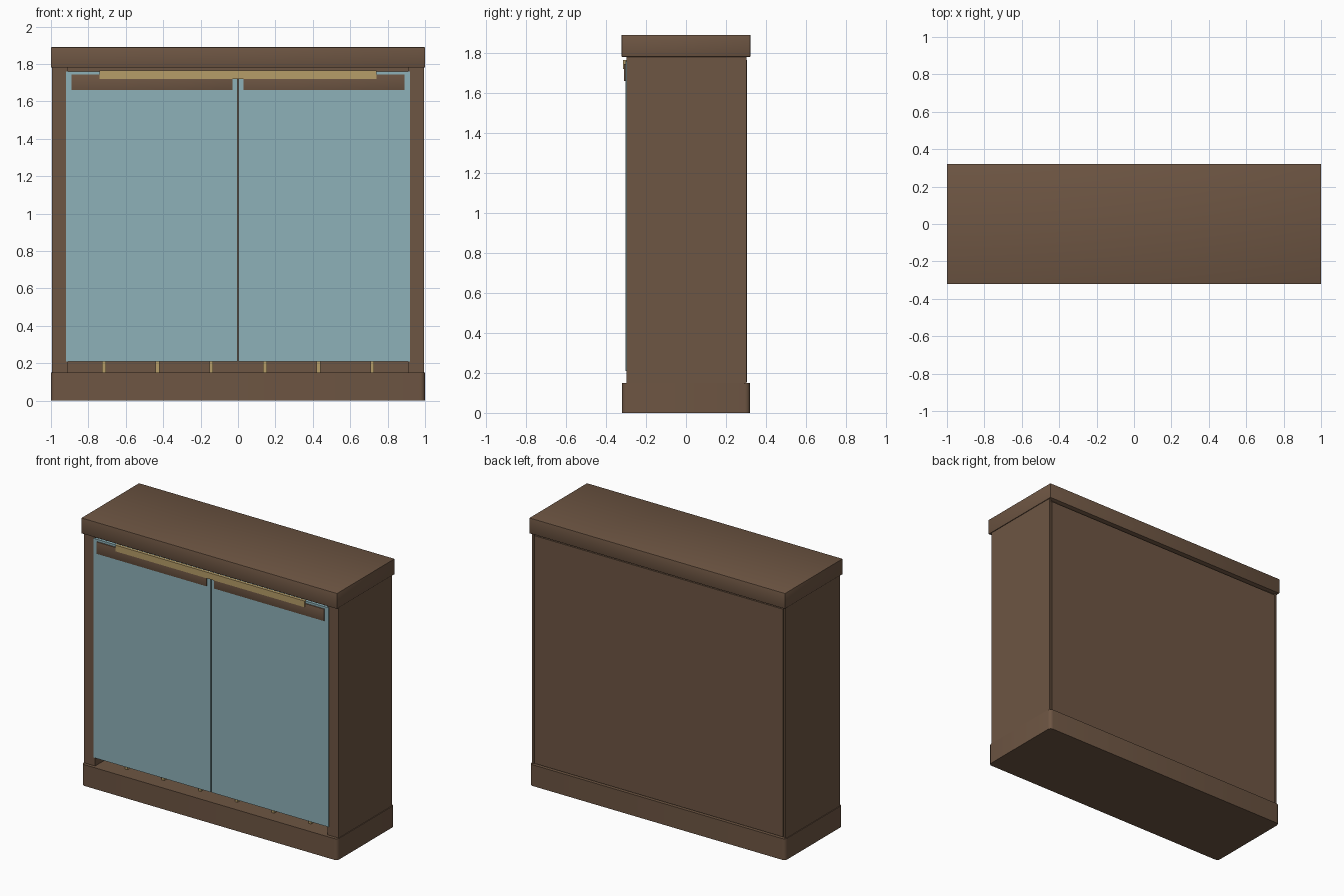
import bpy, bmesh

if "Cube" in bpy.data.objects:
    bpy.data.objects.remove(bpy.data.objects["Cube"])


def material(name, rgb):
    m = bpy.data.materials.new(name)
    m.diffuse_color = (*rgb, 1)
    m.use_nodes = True
    m.node_tree.nodes["Principled BSDF"].inputs["Base Color"].default_value = m.diffuse_color
    return m


WOOD = material("dark wood", (0.155, 0.092, 0.056))
TEAL = material("pale teal", (0.27, 0.44, 0.48))
BRASS = material("brass", (0.47, 0.34, 0.14))


def box(name, x, y, z, mat, bevel=0.0, vertical_only=False, segments=2):
    """Box from (min, max) ranges, with optional rounded edges."""
    bm = bmesh.new()
    bmesh.ops.create_cube(bm, size=1)
    for v in bm.verts:
        for i, (lo, hi) in enumerate((x, y, z)):
            v.co[i] = hi if v.co[i] > 0 else lo
    if bevel:
        edges = [e for e in bm.edges if not vertical_only
                 or abs(e.verts[0].co.z - e.verts[1].co.z) > 1e-4]
        bmesh.ops.bevel(bm, geom=edges, offset=bevel, segments=segments,
                        profile=0.5, affect='EDGES')
    me = bpy.data.meshes.new(name)
    bm.to_mesh(me)
    bm.free()
    me.materials.append(mat)
    ob = bpy.data.objects.new(name, me)
    bpy.context.collection.objects.link(ob)
    if bevel:
        bpy.ops.object.select_all(action='DESELECT')
        ob.select_set(True)
        bpy.context.view_layer.objects.active = ob
        bpy.ops.object.shade_smooth_by_angle()
    return ob


def span(s, a, b):
    """Mirror an x range to the left (s=-1) or right (s=1)."""
    return tuple(sorted((s * a, s * b)))


# Plinth with rounded upright corners, and the overhanging top
box("base", (-1, 1), (-0.32, 0.32), (0, 0.15), WOOD, 0.025, True, 4)
box("top", (-1, 1), (-0.322, 0.322), (1.78, 1.89), WOOD, 0.003)

# Back panel, standing slightly proud of the sides
box("back_panel", (-0.972, 0.972), (0.275, 0.305), (0.155, 1.765), WOOD)
box("back_rail", (-0.95, 0.95), (0.26, 0.285), (0.14, 1.79), WOOD)
# Rail above the doors
box("top_rail", (-0.93, 0.93), (-0.285, -0.26), (1.74, 1.79), WOOD)

for s, side in ((-1, "left"), (1, "right")):
    # Side walls and rear corner strips
    box(side + "_side", span(s, 0.91, 0.995), (-0.297, 0.29), (0.14, 1.79), WOOD)
    box(side + "_rear_strip", span(s, 0.978, 0.992), (0.28, 0.303), (0.14, 1.79), WOOD)
    # Doors and their long handles
    box(side + "_door", span(s, 0.003, 0.92), (-0.303, -0.28), (0.21, 1.76), TEAL)
    box(side + "_handle", span(s, 0.03, 0.89), (-0.31, -0.295), (1.66, 1.745), WOOD, 0.002)

# Brass strip across the top of both doors
box("brass_strip", (-0.74, 0.74), (-0.314, -0.295), (1.72, 1.764), BRASS)

# Slim brass uprights inside, seen through the gap under the doors
for i in range(6):
    x = -0.717 + i * 0.287
    box(f"inner_upright_{i + 1}", (x - 0.01, x + 0.01), (-0.225, -0.2), (0.145, 1.74), BRASS)
